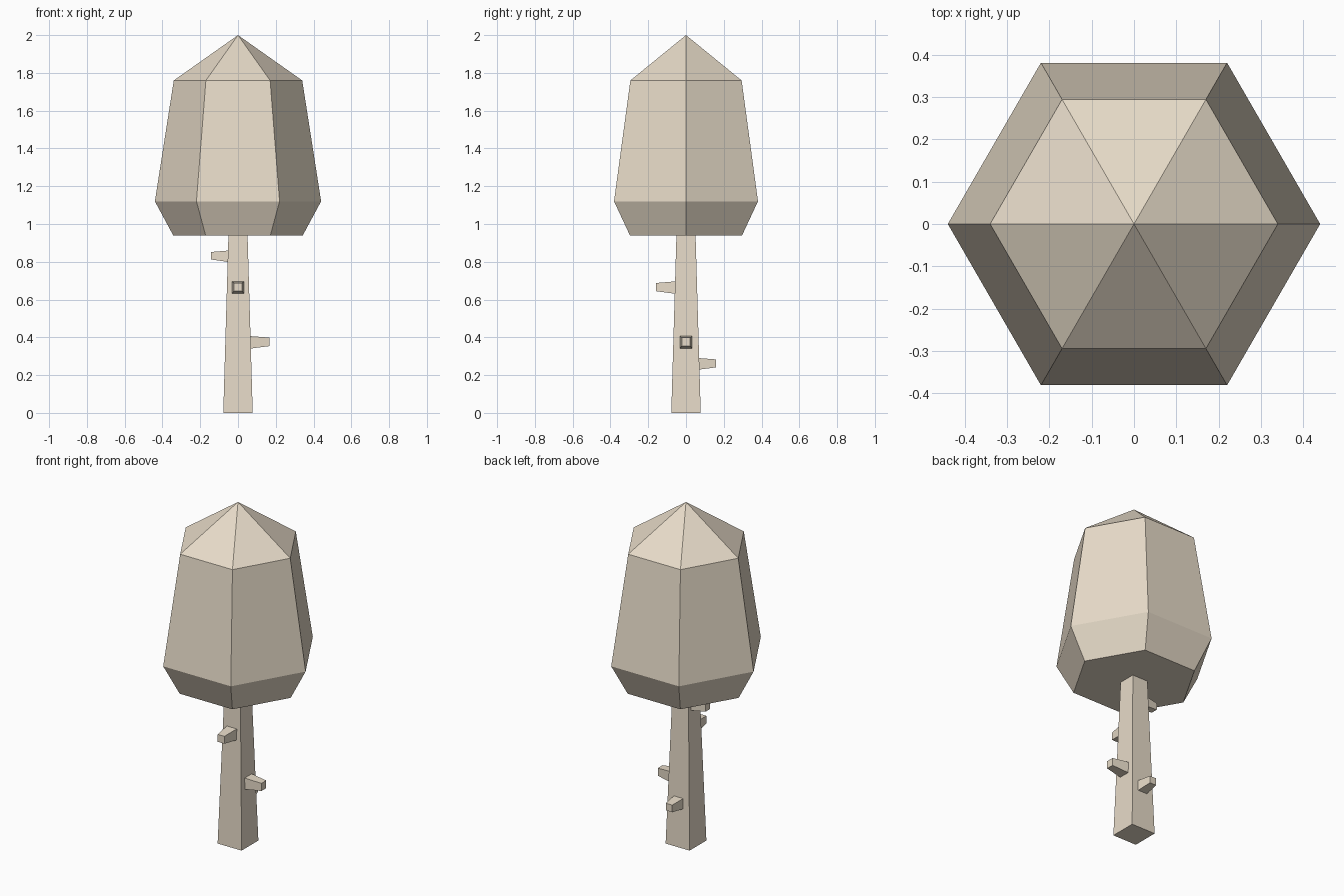
import bpy, bmesh
from math import pi, cos, sin
from mathutils import Vector, Matrix

if "Cube" in bpy.data.objects:
    bpy.data.objects.remove(bpy.data.objects["Cube"])

cream = bpy.data.materials.new("cream")
cream.diffuse_color = (0.80, 0.71, 0.58, 1)
cream.use_nodes = True
cream.node_tree.nodes["Principled BSDF"].inputs["Base Color"].default_value = cream.diffuse_color


def loft(name, sides, rings, phase=0.0, apex=None, matrix=Matrix()):
    """Flat-faced solid through rings of (radius, z, shift in x), optionally ending in a point."""
    bm = bmesh.new()
    loops = [[bm.verts.new((r * cos(phase + 2 * pi * i / sides) + dx,
                            r * sin(phase + 2 * pi * i / sides), z))
              for i in range(sides)] for r, z, dx in rings]
    for a, b in zip(loops, loops[1:]):
        for i in range(sides):
            j = (i + 1) % sides
            bm.faces.new((a[i], a[j], b[j], b[i]))
    bm.faces.new(loops[0][::-1])
    if apex is None:
        bm.faces.new(loops[-1])
    else:
        tip = bm.verts.new((0, 0, apex))
        for i in range(sides):
            bm.faces.new((loops[-1][i], loops[-1][(i + 1) % sides], tip))
    bm.transform(matrix)
    bmesh.ops.recalc_face_normals(bm, faces=bm.faces)
    mesh = bpy.data.meshes.new(name)
    bm.to_mesh(mesh)
    bm.free()
    mesh.materials.append(cream)
    obj = bpy.data.objects.new(name, mesh)
    bpy.context.collection.objects.link(obj)
    return obj


R2 = 2 ** 0.5

# Six-sided crown with pointed top
loft("crown", 6, [(0.343, 0.94, 0), (0.44, 1.12, 0), (0.34, 1.76, 0)], apex=2.0)

# Square tapered trunk, running slightly into the crown
loft("trunk", 4, [(0.078 * R2, 0, 0), (0.05 * R2, 0.96, 0)], phase=pi / 4)

# Tapered branch stubs, one per trunk side: name, direction, height, reach, half width
stubs = [("right_stub", 0, 0.373, 0.168, 0.035),
         ("back_stub", 1, 0.259, 0.158, 0.033),
         ("left_stub", 2, 0.829, 0.142, 0.031),
         ("front_stub", 3, 0.663, 0.158, 0.034)]
for name, turn, height, reach, half in stubs:
    # local z points outwards, local -x points up
    place = (Matrix.Translation((0, 0, height)) @ Matrix.Rotation(turn * pi / 2, 4, 'Z')
             @ Matrix.Rotation(pi / 2, 4, 'Y'))
    loft(name, 4, [(half * R2, 0.045, 0), (half * 0.64 * R2, reach, -0.003)],
         phase=pi / 4, matrix=place)
